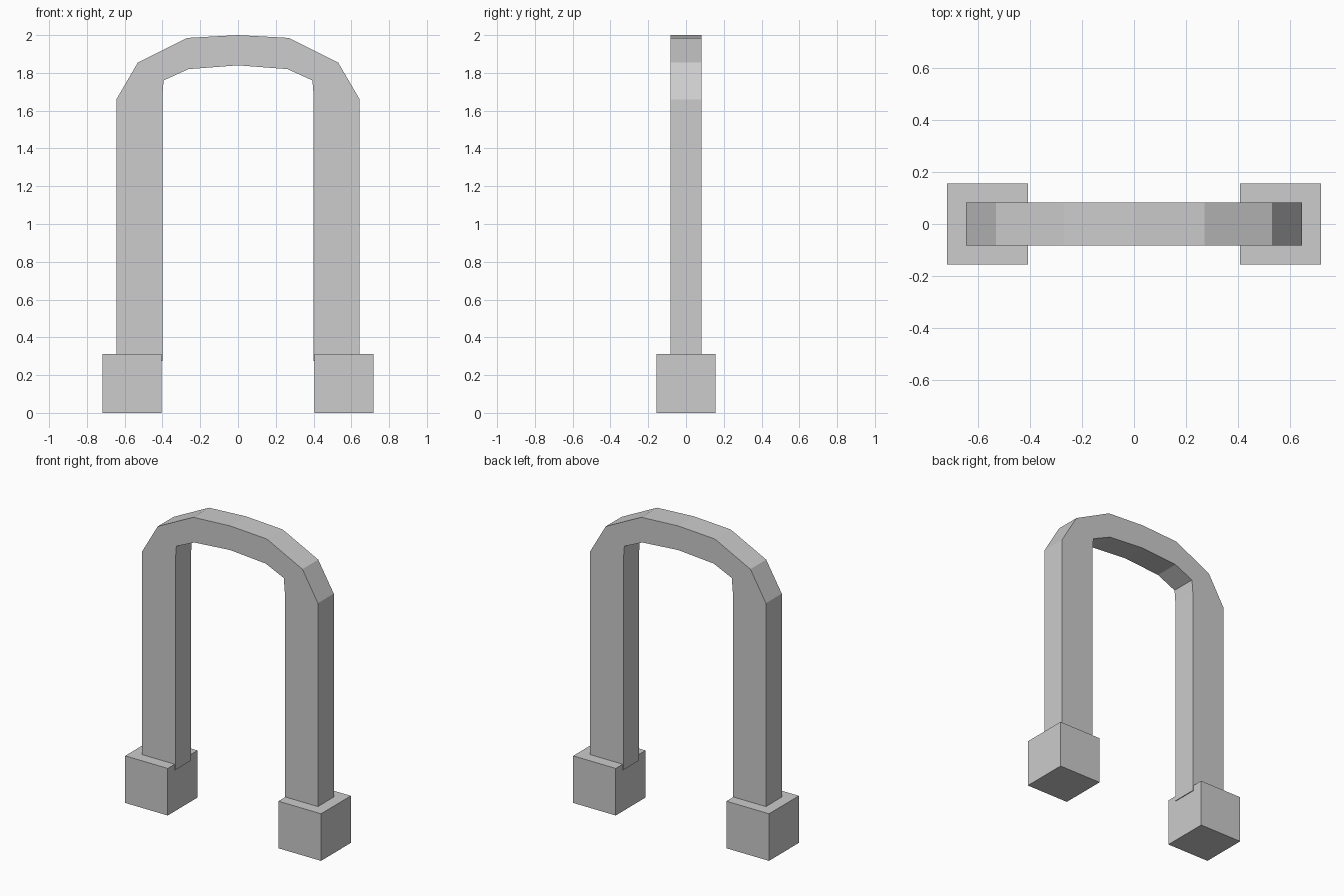
import bpy
import bmesh

cube = bpy.data.objects.get("Cube")
if cube:
    bpy.data.objects.remove(cube, do_unlink=True)

# Single stone colour
stone = bpy.data.materials.new("stone_grey")
stone.use_nodes = True
color = (0.604, 0.604, 0.604, 1)
stone.diffuse_color = color
stone.node_tree.nodes["Principled BSDF"].inputs["Base Color"].default_value = color


def add_object(name, bm):
    bmesh.ops.recalc_face_normals(bm, faces=bm.faces)
    mesh = bpy.data.meshes.new(name)
    bm.to_mesh(mesh)
    bm.free()
    mesh.materials.append(stone)
    obj = bpy.data.objects.new(name, mesh)
    bpy.context.collection.objects.link(obj)
    return obj


# Arch: strip of paired outer and inner points, mirrored then given depth
LEG_BOTTOM, HALF_DEPTH = 0.275, 0.083
outer = [(0.644, LEG_BOTTOM), (0.644, 1.66), (0.53, 1.855), (0.27, 1.985), (0, 2)]
inner = [(0.401, LEG_BOTTOM), (0.401, 1.67), (0.394, 1.76), (0.262, 1.82), (0, 1.84)]


def mirrored(points):
    return points + [(-x, z) for x, z in reversed(points[:-1])]


bm = bmesh.new()
rows = [[bm.verts.new((x, -HALF_DEPTH, z)) for x, z in mirrored(side)]
        for side in (outer, inner)]
for i in range(len(rows[0]) - 1):
    bm.faces.new((rows[0][i], rows[0][i + 1], rows[1][i + 1], rows[1][i]))
extruded = bmesh.ops.extrude_face_region(bm, geom=bm.faces[:], use_keep_orig=True)
moved = [v for v in extruded["geom"] if isinstance(v, bmesh.types.BMVert)]
bmesh.ops.translate(bm, verts=moved, vec=(0, 2 * HALF_DEPTH, 0))
add_object("arch", bm)

# Square foot blocks under each leg
BLOCK = 0.312
for name, side in (("left_foot_block", 1), ("right_foot_block", -1)):
    bm = bmesh.new()
    bmesh.ops.create_cube(bm, size=BLOCK)
    block = add_object(name, bm)
    block.location = (side * 0.562, 0, BLOCK / 2)
